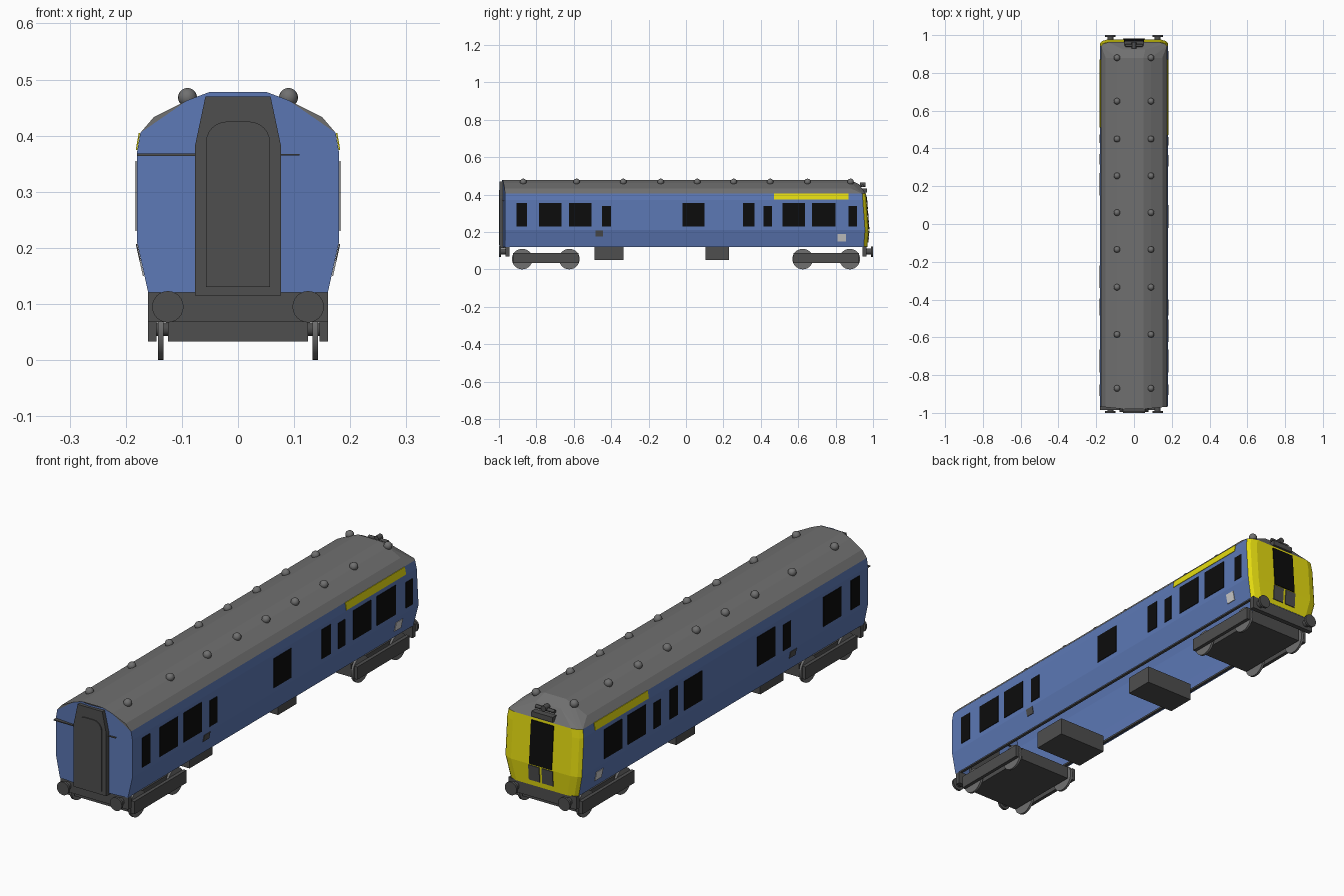
import bpy, bmesh, math
from mathutils import Matrix, Vector

if "Cube" in bpy.data.objects:
    bpy.data.objects.remove(bpy.data.objects["Cube"])


def material(name, r, g, b):
    lin = [(c / 255 / 12.92 if c < 11 else ((c / 255 + 0.055) / 1.055) ** 2.4) for c in (r, g, b)]
    m = bpy.data.materials.new(name)
    m.diffuse_color = (*lin, 1)
    m.use_nodes = True
    m.node_tree.nodes["Principled BSDF"].inputs["Base Color"].default_value = m.diffuse_color
    return m


BLUE = material("body blue", 92, 120, 181)
ROOF = material("roof grey", 112, 112, 112)
DARK = material("dark grey", 78, 78, 78)
BLACK = material("window black", 12, 12, 12)
YELLOW = material("warning yellow", 228, 219, 16)
PALE = material("pale grey", 205, 205, 205)


def finish(name, bm, *mats, smooth=False, recalc=True):
    if recalc:
        bmesh.ops.recalc_face_normals(bm, faces=bm.faces)
    me = bpy.data.meshes.new(name)
    bm.to_mesh(me)
    bm.free()
    for m in mats:
        me.materials.append(m)
    ob = bpy.data.objects.new(name, me)
    bpy.context.collection.objects.link(ob)
    if smooth:
        bpy.context.view_layer.objects.active = ob
        ob.select_set(True)
        bpy.ops.object.shade_smooth_by_angle(angle=math.radians(40))
        ob.select_set(False)
    return ob


def hull(name, points, mat):
    bm = bmesh.new()
    for p in points:
        bm.verts.new(p)
    bmesh.ops.convex_hull(bm, input=bm.verts)
    bmesh.ops.dissolve_limit(bm, angle_limit=0.01, verts=bm.verts, edges=bm.edges)
    return finish(name, bm, mat)


def box(name, x, y, z, mat):
    return hull(name, [(a, b, c) for a in x for b in y for c in z], mat)


def cylinder(name, p, r, depth, axis, mat, n=24):
    bm = bmesh.new()
    bmesh.ops.create_cone(bm, cap_ends=True, segments=n, radius1=r, radius2=r, depth=depth)
    turn = Vector((0, 0, 1)).rotation_difference(Vector(axis)).to_matrix().to_4x4()
    bm.transform(Matrix.Translation(p) @ turn)
    return finish(name, bm, mat, smooth=True)


# half cross-section (x, z) of the coach, from sill to roof
PROFILE = [(0.16, 0.12), (0.18, 0.21), (0.18, 0.37), (0.174, 0.405),
           (0.15, 0.433), (0.09, 0.463), (0.05, 0.478)]
RING = PROFILE + [(-x, z) for x, z in reversed(PROFILE)]
CAB_Y = [0.950, 0.957, 0.945, 0.9424]     # cab corner position at the four wall heights


def wall_x(z):
    for (x0, z0), (x1, z1) in zip(PROFILE, PROFILE[1:]):
        if z <= z1:
            return x0 + (x1 - x0) * (z - z0) / (z1 - z0)


def cab_y(z):
    k = 0 if z < 0.21 else 1
    z0, z1 = PROFILE[k][1], PROFILE[k + 1][1]
    return CAB_Y[k] + (CAB_Y[k + 1] - CAB_Y[k]) * (z - z0) / (z1 - z0) + 0.02


# body shell: open underneath, blue walls and grey roof, bowed front end
bm = bmesh.new()
front = [bm.verts.new((x, -0.985 + 0.1 * abs(x), z)) for x, z in RING]
back = [bm.verts.new((x, 0.88, z)) for x, z in RING]
for i in range(len(RING) - 1):
    f = bm.faces.new((front[i], back[i], back[i + 1], front[i + 1]))
    f.material_index = 1 if min(RING[i][1], RING[i + 1][1]) > 0.4 else 0
low, top = bm.verts.new((0, -0.985, 0.12)), bm.verts.new((0, -0.985, 0.478))
for half in (front[:7], front[7:][::-1]):
    bm.faces.new([low] + half[:4] + half[5:] + [top])
    bm.faces.new(half[3:6]).material_index = 1
for s in (1, -1):       # side walls reaching to the cab corner
    rows = [[bm.verts.new((s * x, y, z)) for y in (0.88, cy)]
            for (x, z), cy in zip(PROFILE, CAB_Y)]
    for a, b in zip(rows, rows[1:]):
        bm.faces.new((a[0], a[1], b[1], b[0]))
bmesh.ops.remove_doubles(bm, verts=bm.verts, dist=0.0001)
finish("body_shell", bm, BLUE, ROOF)

# yellow cab end with chamfered corners
bm = bmesh.new()
rows = []
for (x, z), cy in zip(PROFILE, CAB_Y):
    half = [(x, cy), (x - 0.012, cy + 0.012), (x - 0.04, cy + 0.02)]
    rows.append([bm.verts.new((px, py, z)) for px, py in
                 half + [(-px, py) for px, py in reversed(half)]])
for a, b in zip(rows, rows[1:]):
    for i in range(5):
        bm.faces.new((a[i + 1], a[i], b[i], b[i + 1]))
finish("cab_end", bm, YELLOW, recalc=False)

# sloping roof dome over the cab
pts = [(x, 0.88, z) for x, z in PROFILE[3:]] + [(0.06, 0.925, 0.455)]
pts += [(0.174, 0.9424, 0.405), (0.162, 0.9544, 0.405), (0.134, 0.9624, 0.405)]
hull("cab_roof_dome", [(s * x, y, z) for x, y, z in pts for s in (1, -1)], ROOF)


# thin plates that follow the side walls
def side_plate(name, s, y0, y1, z0, z1, mat):
    hull(name, [(s * (wall_x(z) + t), y, z) for y in (y0, y1)
                for z in (z0, z1) for t in (0.0005, 0.003)], mat)


RIGHT = [(-0.905, -0.85), (-0.785, -0.665), (-0.625, -0.505), (-0.45, -0.40), (-0.02, 0.10),
         (0.305, 0.365), (0.415, 0.46), (0.515, 0.635), (0.675, 0.80), (0.87, 0.915)]
LEFT = [(-0.91, -0.85), (-0.785, -0.665), (-0.445, -0.395), (-0.34, -0.22),
        (0.15, 0.27), (0.315, 0.37), (0.43, 0.475), (0.53, 0.65), (0.69, 0.81)]
for side, s, wins, strip in (("right", 1, RIGHT, 0.47), ("left", -1, LEFT, 0.51)):
    for a, b in wins:
        side_plate(side + "_window", s, a, b, 0.23, 0.34 if b - a < 0.052 else 0.355, BLACK)
    side_plate(side + "_yellow_stripe", s, strip, 0.87, 0.374, 0.405, YELLOW)
    side_plate(side + "_pale_panel", s, 0.81, 0.855, 0.15, 0.19, PALE)
    side_plate(side + "_small_hatch", s, -0.485, -0.445, 0.177, 0.207, DARK)
    # sole bar inside the sill
    box(side + "_sole_bar", (s * 0.143, s * 0.155), (-0.95, 0.94), (0.12, 0.128), DARK)


# cab window, lower panels and roof marker box
def cab_plate(name, x0, x1, z0, z1, mat):
    hull(name, [(x, cab_y(z) + t, z) for x in (x0, x1) for z in (z0, z1)
                for t in (0.0005, 0.004)], mat)


cab_plate("cab_window", -0.053, 0.053, 0.213, 0.395, BLACK)
for s in (1, -1):
    cab_plate("cab_lower_panel", s * 0.006, s * 0.057, 0.143, 0.208, DARK)
box("marker_box", (-0.05, 0.05), (0.93, 0.968), (0.41, 0.432), DARK)
cylinder("horn_bar", (0, 0.945, 0.447), 0.007, 0.09, (1, 0, 0), DARK, 12)
cylinder("horn_trumpet", (0, 0.945, 0.453), 0.012, 0.03, (0, 1, 0), DARK, 16)

# front gangway with arched door and handrails
gang = [(0.077, 0.115), (0.077, 0.38), (0.058, 0.47)]
hull("gangway", [(s * x, y, z) for x, z in gang for s in (1, -1) for y in (-0.996, -0.965)], DARK)
arch = [(0.057, 0.13)] + [(0.02 + 0.037 * math.cos(a), 0.388 + 0.037 * math.sin(a))
                          for a in [i * math.pi / 12 for i in range(7)]]
hull("gangway_door", [(s * x, y, z) for x, z in arch for s in (1, -1) for y in (-1, -0.99)], DARK)
box("left_handrail", (-0.18, -0.07), (-0.984, -0.966), (0.364, 0.368), DARK)
box("right_handrail", (0.07, 0.11), (-0.984, -0.97), (0.365, 0.367), DARK)

# roof vents
for y in (-0.87, -0.585, -0.335, -0.135, 0.06, 0.255, 0.45, 0.65, 0.88):
    for s in (1, -1):
        bm = bmesh.new()
        bmesh.ops.create_uvsphere(bm, u_segments=16, v_segments=10, radius=0.017,
                                  matrix=Matrix.Translation((s * 0.09, y, 0.468)))
        finish("roof_vent", bm, ROOF, smooth=True)

# buffer beams, buffers and bogies at both ends
for e in (-1, 1):
    box("buffer_beam", (-0.16, 0.16), (e * 0.945, e * 0.966), (0.068, 0.122), DARK)
    for s in (1, -1):
        cylinder("buffer_head", (s * 0.125, e * 0.995, 0.095), 0.028, 0.01, (0, 1, 0), DARK)
        cylinder("buffer_shank", (s * 0.125, e * 0.975, 0.095), 0.016, 0.04, (0, 1, 0), DARK, 16)
        box("bogie_side_frame", (s * 0.145, s * 0.16), (e * 0.75 - 0.175, e * 0.75 + 0.175),
            (0.033, 0.087), DARK)
        for dy in (-0.126, 0.126):
            cylinder("wheel", (s * 0.1375, e * 0.75 + dy, 0.055), 0.055, 0.01, (1, 0, 0), ROOF, 28)
    box("bogie_frame", (-0.125, 0.125), (e * 0.75 - 0.17, e * 0.75 + 0.17), (0.033, 0.087), DARK)
    for dy in (-0.126, 0.126):
        cylinder("axle", (0, e * 0.75 + dy, 0.055), 0.012, 0.29, (1, 0, 0), DARK, 12)

# underfloor equipment boxes
for y0, y1 in ((-0.49, -0.335), (0.105, 0.23)):
    box("underfloor_box", (-0.115, 0.115), (y0, y1), (0.05, 0.125), DARK)
